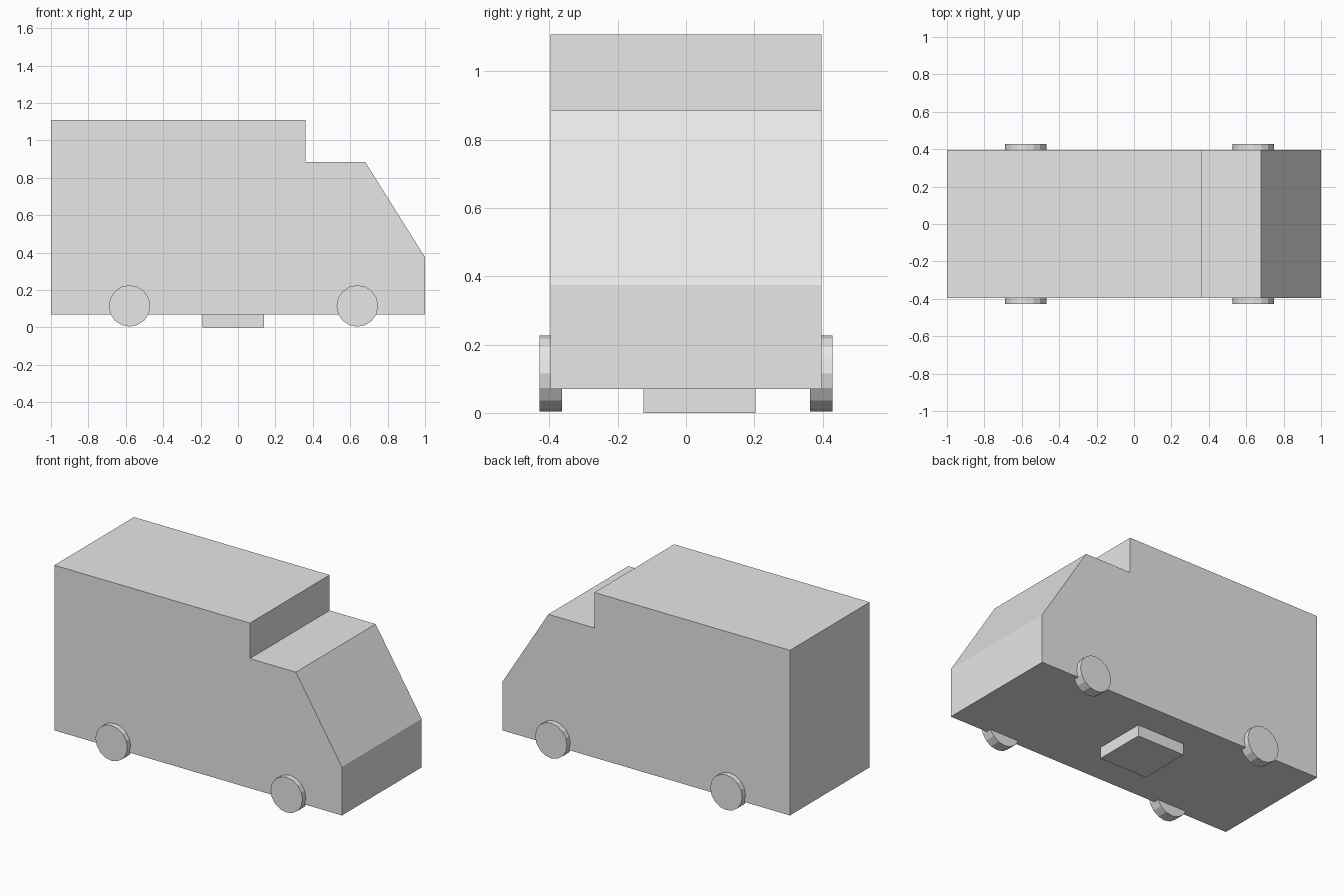
import bpy
import bmesh
from math import radians
from mathutils import Matrix

default_cube = bpy.data.objects.get("Cube")
if default_cube:
    bpy.data.objects.remove(default_cube, do_unlink=True)

grey = bpy.data.materials.new("light grey")
grey.use_nodes = True
colour = (0.8, 0.8, 0.8, 1)
grey.diffuse_color = colour
grey.node_tree.nodes["Principled BSDF"].inputs["Base Color"].default_value = colour


def add_object(name, bm):
    """Turn a bmesh into a named, flat-shaded grey object."""
    bmesh.ops.recalc_face_normals(bm, faces=bm.faces)
    mesh = bpy.data.meshes.new(name)
    bm.to_mesh(mesh)
    bm.free()
    mesh.materials.append(grey)
    obj = bpy.data.objects.new(name, mesh)
    bpy.context.collection.objects.link(obj)
    return obj


def extrude_profile(name, profile, y_min, y_max):
    """Extrude a side outline (x, z) across the width."""
    bm = bmesh.new()
    face = bm.faces.new([bm.verts.new((x, y_min, z)) for x, z in profile])
    result = bmesh.ops.extrude_face_region(bm, geom=[face])
    verts = [v for v in result["geom"] if isinstance(v, bmesh.types.BMVert)]
    bmesh.ops.translate(bm, verts=verts, vec=(0, y_max - y_min, 0))
    return add_object(name, bm)


def add_wheel(name, x, y):
    bm = bmesh.new()
    bmesh.ops.create_cone(
        bm, cap_ends=True, segments=16, radius1=0.111, radius2=0.111, depth=0.066,
        matrix=Matrix.Translation((x, y, 0.115)) @ Matrix.Rotation(radians(90), 4, "X"))
    return add_object(name, bm)


# Van body with raised cargo box, cab roof and sloped windscreen
extrude_profile("van_body", [
    (-1, 0.07), (1, 0.07), (1, 0.375), (0.68, 0.885),
    (0.36, 0.885), (0.36, 1.108), (-1, 1.108)], -0.396, 0.396)

# Box under the floor, slightly off centre
extrude_profile("underfloor_box", [
    (-0.19, 0), (0.14, 0), (0.14, 0.07), (-0.19, 0.07)], -0.125, 0.204)

# Four wheels, half sunk into the sides
for axle, x in (("rear", -0.58), ("front", 0.638)):
    for side, y in (("near", -0.396), ("far", 0.396)):
        add_wheel(f"{axle}_{side}_wheel", x, y)
